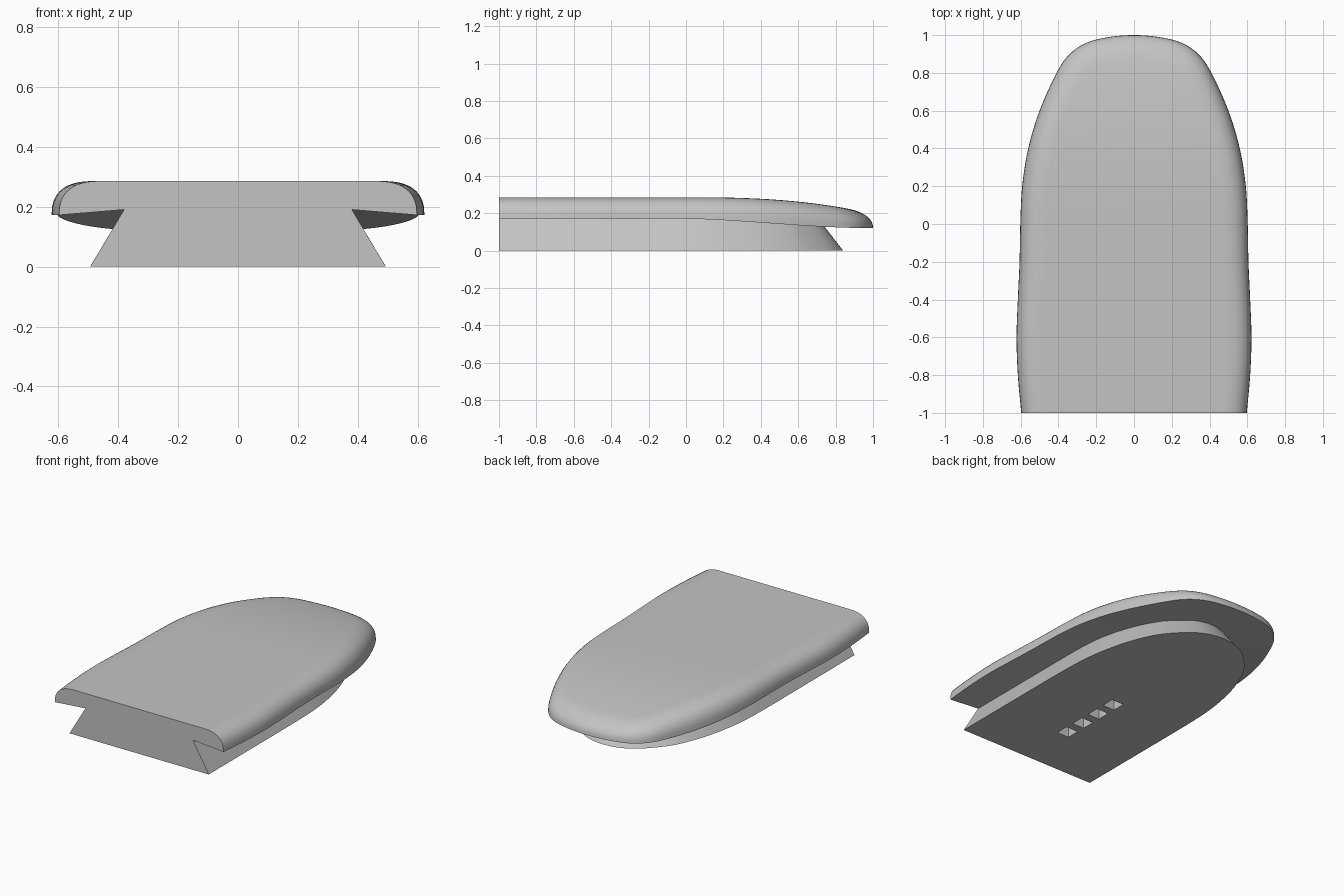
import bpy, bmesh
from math import sin, cos, pi, radians
from mathutils import Vector

cube = bpy.data.objects.get("Cube")
if cube:
    bpy.data.objects.remove(cube, do_unlink=True)

# Half outlines as (half width, y), from the flat front to the rounded back
CAP = [(.597, -1), (.615, -.8), (.622, -.6), (.615, -.4), (.606, -.2), (.602, 0), (.592, .2),
       (.56, .4), (.5, .6), (.41, .8), (.34, .9), (.25, .96), (.13, .99), (0, 1)]
RAIL = [(.493, -1), (.493, -.8), (.493, -.6), (.493, -.4), (.493, -.2), (.49, 0), (.48, .15),
        (.455, .3), (.415, .45), (.35, .6), (.275, .7), (.19, .78), (.1, .825), (0, .84)]


def smooth_outline(half, steps=5):
    """Mirror a half outline and run a smooth curve through its points."""
    pts = [Vector(p) for p in half]
    pts += [Vector((-p.x, p.y)) for p in reversed(pts[:-1])]
    ext = [2 * pts[0] - pts[1]] + pts + [2 * pts[-1] - pts[-2]]
    out = []
    for a, b, c, d in zip(ext, ext[1:], ext[2:], ext[3:]):
        for k in range(steps):
            t = k / steps
            out.append(b + (c - a) * t / 2 + (a - 2.5 * b + 2 * c - d / 2) * t * t
                       + (1.5 * (b - c) + (d - a) / 2) * t ** 3)
    return out + [pts[-1]]


def inset(outline, dist):
    """Move an open outline inward, keeping its ends on the flat front."""
    out = []
    last = len(outline) - 1
    for i, p in enumerate(outline):
        if i in (0, last):
            n = Vector((-1 if i == 0 else 1, 0))
        else:
            t = (outline[i + 1] - outline[i - 1]).normalized()
            n = Vector((-t.y, t.x))
        q = p + n * dist
        q.y = -1 if i in (0, last) else max(q.y, -1 + .001 * min(i, last - i))
        out.append(q)
    return out


def rim_z(y):
    s = min(max((y + .1) / 1.1, 0), 1)
    return .172 - .052 * s * s * (3 - 2 * s)


def top_z(y):
    return .285 - .06 * (max(y, 0) / .86) ** 2.6


bm = bmesh.new()
cap, rail = smooth_outline(CAP), smooth_outline(RAIL)
rings = []


def add_ring(points, heights):
    rings.append([bm.verts.new((p.x, p.y, z)) for p, z in zip(points, heights)])


# Dovetail rail: wide foot, undercut to the underside of the cap
add_ring(rail, [0] * len(rail))
neck = inset(rail, .113)
add_ring(neck, [rim_z(p.y) + .018 for p in neck])

# Cap: rim and rounded shoulder
add_ring(cap, [rim_z(p.y) for p in cap])
for k in range(1, 11):
    t = k / 10 * pi / 2
    rise = (1 - max(cos(t), 0) ** 2.5) ** .4
    pts = inset(cap, .14 * (1 - cos(t)))
    add_ring(pts, [rim_z(o.y) + (top_z(p.y) - rim_z(o.y)) * rise for o, p in zip(cap, pts)])

# Skin between neighbouring rings
for lo, hi in zip(rings, rings[1:]):
    for i in range(len(lo) - 1):
        bm.faces.new((lo[i], lo[i + 1], hi[i + 1], hi[i]))

# Top sheet, spanned from side to side
top = rings[-1]
mid = len(top) // 2
for i in range(mid - 1):
    bm.faces.new((top[i], top[i + 1], top[-2 - i], top[-1 - i]))
bm.faces.new((top[mid - 1], top[mid], top[mid + 1]))

# Flat front end
bm.faces.new([r[0] for r in rings] + [r[-1] for r in reversed(rings)])

# Row of four square sockets sunk into the foot
foot = rings[0]
border = [bm.edges.get((a, b)) for a, b in zip(foot, foot[1:])]
border.append(bm.edges.get((foot[0], foot[-1])))
half, depth = .043, .1
for k in range(4):
    y = -.62 + k * .142
    corners = [(-half, y - half), (half, y - half), (half, y + half), (-half, y + half)]
    mouth = [bm.verts.new((a, b, 0)) for a, b in corners]
    floor = [bm.verts.new((a, b, depth)) for a, b in corners]
    bm.faces.new(floor)
    for i in range(4):
        j = (i + 1) % 4
        bm.faces.new((mouth[i], mouth[j], floor[j], floor[i]))
        border.append(bm.edges.get((mouth[i], mouth[j])))
bmesh.ops.triangle_fill(bm, edges=border, use_beauty=True, normal=(0, 0, -1))
bmesh.ops.recalc_face_normals(bm, faces=bm.faces[:])

mesh = bpy.data.meshes.new("dovetail_cover")
bm.to_mesh(mesh)
bm.free()
cover = bpy.data.objects.new("dovetail_cover", mesh)
bpy.context.collection.objects.link(cover)

# Plain grey material
grey = bpy.data.materials.new("plain_grey")
grey.use_nodes = True
colour = (.55, .55, .55, 1)
grey.diffuse_color = colour
grey.node_tree.nodes["Principled BSDF"].inputs["Base Color"].default_value = colour
mesh.materials.append(grey)

bpy.ops.object.select_all(action="DESELECT")
cover.select_set(True)
bpy.context.view_layer.objects.active = cover
bpy.ops.object.shade_smooth_by_angle(angle=radians(30))
